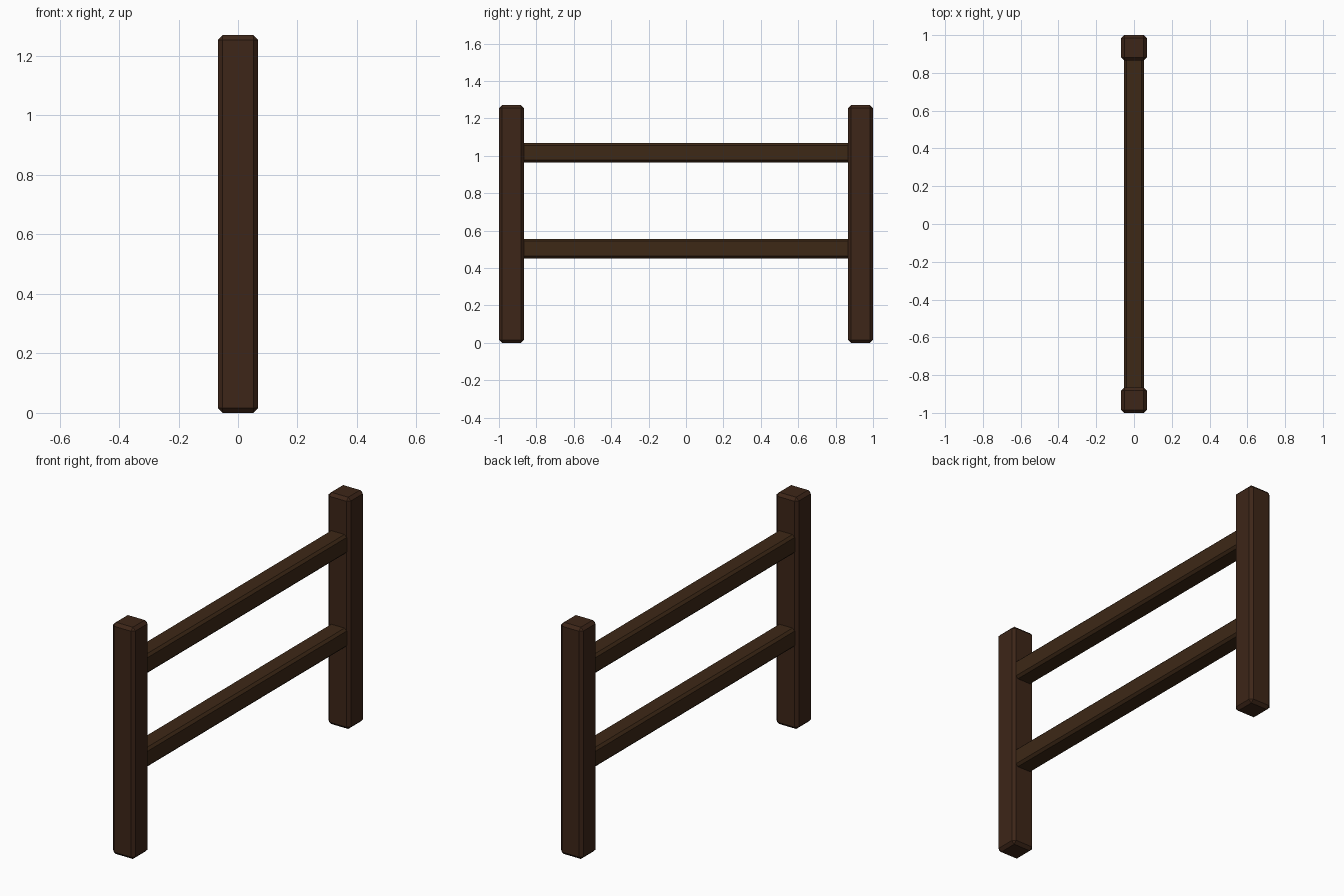
import bpy

if "Cube" in bpy.data.objects:
    bpy.data.objects.remove(bpy.data.objects["Cube"])


def material(name, color):
    mat = bpy.data.materials.new(name)
    mat.diffuse_color = color
    mat.use_nodes = True
    mat.node_tree.nodes["Principled BSDF"].inputs["Base Color"].default_value = mat.diffuse_color
    return mat


def beam(name, size, center, chamfer, mat):
    """Box with flat chamfered edges."""
    bpy.ops.mesh.primitive_cube_add(size=1, location=center)
    obj = bpy.context.object
    obj.name = name
    obj.scale = size
    bpy.ops.object.transform_apply(location=False, rotation=False, scale=True)
    bevel = obj.modifiers.new("chamfer", 'BEVEL')
    bevel.width = chamfer
    bevel.segments = 1
    obj.data.materials.append(mat)
    return obj


post_wood = material("post_wood", (0.047, 0.019, 0.009, 1))
rail_wood = material("rail_wood", (0.047, 0.021, 0.008, 1))

POST = 0.135
HEIGHT = 1.27
RAIL = 0.106

# Two upright posts
for side, name in ((-1, "front_post"), (1, "back_post")):
    beam(name, (POST, POST, HEIGHT), (0, side * (1 - POST / 2), HEIGHT / 2),
         0.016, post_wood)

# Two horizontal rails, ends seated slightly inside the posts
for z, name in ((0.503, "lower_rail"), (1.016, "upper_rail")):
    beam(name, (RAIL, 2 * (1 - POST) + 0.03, RAIL), (0, 0, z), 0.013, rail_wood)
